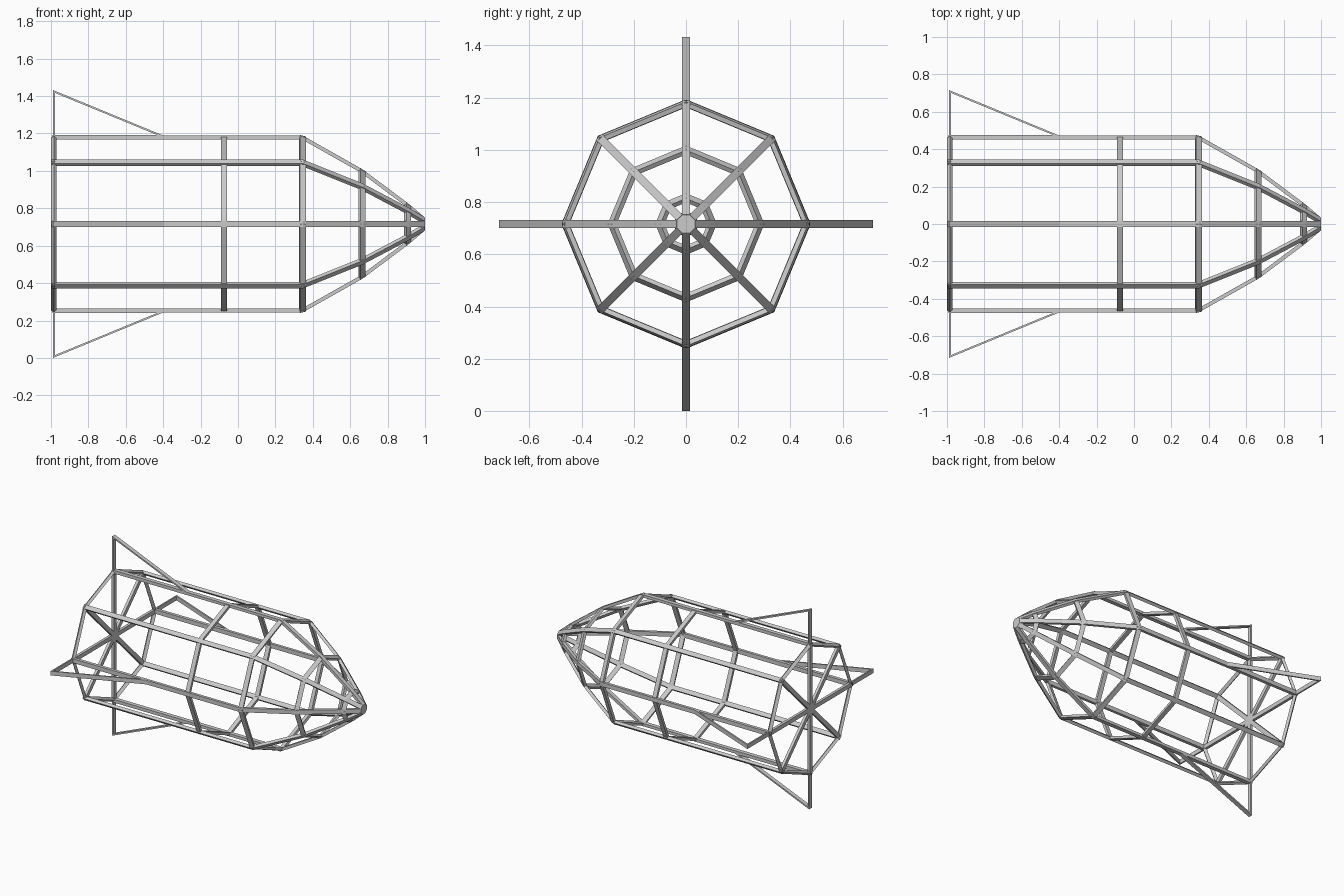
import bpy, bmesh, math
from mathutils import Vector

if "Cube" in bpy.data.objects:
    bpy.data.objects.remove(bpy.data.objects["Cube"])

AXIS_Z = 0.716   # height of the body axis
N = 8            # sides of the body
WIDTH = 0.03     # bar width around the body
THICK = 0.02     # bar depth

# Side outline (x, radius): rear centre, rear rim, body, nose, tip
OUTLINE = [(-0.985, 0.0), (-0.985, 0.462), (-0.075, 0.462), (0.345, 0.462),
           (0.662, 0.283), (0.907, 0.1), (0.992, 0.028)]


def place(x, r, s, a):
    """Point at axial x, radius r, sideways offset s, around angle a."""
    return Vector((x, r * math.cos(a) - s * math.sin(a),
                   AXIS_Z + r * math.sin(a) + s * math.cos(a)))


def miters(pts, closed):
    """Outward mitre vector at each point of a path."""
    p = [Vector(q) for q in pts]
    segs = [(p[(i + 1) % len(p)] - p[i]).normalized() for i in range(len(p))]
    norm = [Vector((-d.y, d.x)) for d in segs]
    out = []
    for i in range(len(p)):
        n1, n2 = norm[i - 1], norm[i]
        if not closed and i == 0:
            n1 = n2
        if not closed and i == len(p) - 1:
            n2 = n1
        out.append((n1 + n2) / (1 + n1.dot(n2)))
    return out


def skin(bm, sections, closed):
    """Join four-cornered sections into a bar."""
    rows = [[bm.verts.new(c) for c in sec] for sec in sections]
    count = len(rows) if closed else len(rows) - 1
    for i in range(count):
        a, b = rows[i], rows[(i + 1) % len(rows)]
        for k in range(4):
            m = (k + 1) % 4
            bm.faces.new((a[k], a[m], b[m], b[k]))
    if not closed:
        bm.faces.new(rows[0])
        bm.faces.new(rows[-1][::-1])


def path_bar(bm, pts, a, lo, hi, closed=False):
    h = WIDTH / 2
    secs = []
    for q, n in zip(pts, miters(pts, closed)):
        q = Vector(q)
        u, v = q + n * lo, q + n * hi
        secs.append([place(u.x, u.y, -h, a), place(u.x, u.y, h, a),
                     place(v.x, v.y, h, a), place(v.x, v.y, -h, a)])
    skin(bm, secs, closed)


def finish(bm, name):
    bmesh.ops.recalc_face_normals(bm, faces=bm.faces)
    mesh = bpy.data.meshes.new(name)
    bm.to_mesh(mesh)
    bm.free()
    bpy.context.collection.objects.link(bpy.data.objects.new(name, mesh))


# Lengthwise bars, running from the rear spokes to the nose tip
bm = bmesh.new()
for i in range(N):
    path_bar(bm, OUTLINE, math.tau * i / N, -THICK / 2, THICK / 2)
finish(bm, "lengthwise_bars")

# Octagonal hoops, tilted to follow the outline
bm = bmesh.new()
normals = miters(OUTLINE, False)
for i in range(1, len(OUTLINE) - 1):
    w = 0.024 if i == 1 else 0.032
    p, n = Vector(OUTLINE[i]), normals[i].normalized()
    t = Vector((n.y, -n.x))
    corners = [p + n * (su * THICK / 2) + t * (sv * w / 2)
               for su, sv in ((-1, -1), (1, -1), (1, 1), (-1, 1))]
    skin(bm, [[place(c.x, c.y, 0, math.tau * k / N) for c in corners]
              for k in range(N)], True)
finish(bm, "hoops")

# Triangular fin frames
bm = bmesh.new()
FIN = [(-0.989, 0.465), (-0.989, 0.716), (-0.38, 0.465)]
for i in range(4):
    path_bar(bm, FIN, math.tau * i / 4, -0.01, 0.0, closed=True)
finish(bm, "fins")

# Blunt nose cap
bm = bmesh.new()
ends = []
for x, r in ((0.975, 0.046), (1.0, 0.037)):
    ends.append([bm.verts.new(place(x, r, 0, math.tau * (k + 0.5) / N))
                 for k in range(N)])
    bm.faces.new(ends[-1])
for k in range(N):
    m = (k + 1) % N
    bm.faces.new((ends[0][k], ends[0][m], ends[1][m], ends[1][k]))
finish(bm, "nose_cap")
